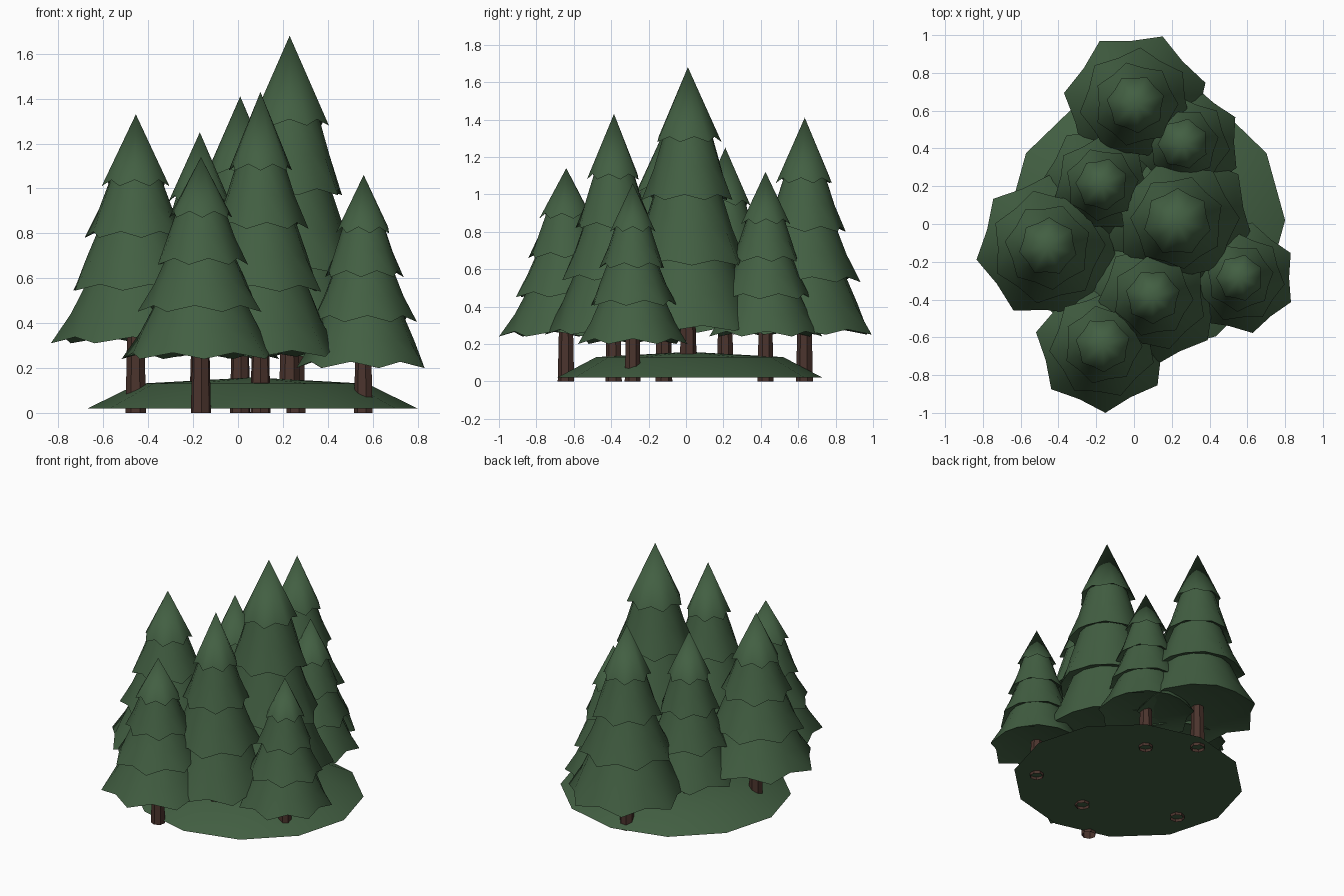
import bpy, bmesh, math

if "Cube" in bpy.data.objects:
    bpy.data.objects.remove(bpy.data.objects["Cube"])


def material(name, col):
    m = bpy.data.materials.new(name)
    m.diffuse_color = (*col, 1)
    m.use_nodes = True
    m.node_tree.nodes["Principled BSDF"].inputs["Base Color"].default_value = m.diffuse_color
    return m


GREEN = material("pine green", (0.055, 0.115, 0.055))
BROWN = material("bark brown", (0.070, 0.034, 0.026))


def loft(name, rings, mat, cap_start=False, cap_end=False, angle=50):
    """Skin a list of equal rings (a one-point ring makes a tip)."""
    bm = bmesh.new()
    vs = [[bm.verts.new(p) for p in r] for r in rings]
    for a, b in zip(vs, vs[1:]):
        n = max(len(a), len(b))
        for i in range(n):
            j = (i + 1) % n
            if len(a) == 1:
                bm.faces.new((a[0], b[i], b[j]))
            elif len(b) == 1:
                bm.faces.new((a[i], b[0], a[j]))
            else:
                bm.faces.new((a[i], b[i], b[j], a[j]))
    if cap_start:
        bm.faces.new(vs[0])
    if cap_end:
        bm.faces.new(vs[-1])
    bmesh.ops.recalc_face_normals(bm, faces=bm.faces)
    me = bpy.data.meshes.new(name)
    bm.to_mesh(me)
    bm.free()
    me.materials.append(mat)
    ob = bpy.data.objects.new(name, me)
    bpy.context.collection.objects.link(ob)
    bpy.ops.object.select_all(action='DESELECT')
    ob.select_set(True)
    bpy.context.view_layer.objects.active = ob
    bpy.ops.object.shade_smooth_by_angle(angle=math.radians(angle))
    return ob


def ring(x, y, z, rx, ry, n, phase=0.0, droop=0.0, dent=1.0):
    """Ring whose odd points are pulled in (dent) and raised (droop)."""
    pts = []
    for i in range(n):
        a = phase + 2 * math.pi * i / n
        k = dent if i % 2 else 1
        pts.append((x + rx * k * math.cos(a), y + ry * k * math.sin(a),
                    z + (droop if i % 2 else 0)))
    return pts


def tree(i, x, y, top, rims, phase, base):
    """Foliage of four stepped skirts with seven drooping tips, plus a trunk."""
    ph = math.radians(phase)
    n = 14
    rings = [[(x, y, top)]]
    for k, (z, r) in enumerate(rims):
        last = k == len(rims) - 1
        turn = ph + 0.3 * (len(rims) - 1 - k)
        if k:
            # slight flare on the lower skirts
            z0, r0 = rims[k - 1][0] + 0.04, rims[k - 1][1] * 0.72
            rings.append(ring(x, y, z0, r0, r0, n, turn))
            rm = r0 + (r - r0) * 0.45
            rings.append(ring(x, y, z0 + (z - z0) * 0.52, rm, rm, n, turn, 0.01, 0.97))
        rings.append(ring(x, y, z, r, r, n, turn, 0.028, 0.87))
        if last:
            rings.append(ring(x, y, z + 0.04, r * 0.7, r * 0.7, n, turn))
            rings.append([(x, y, z + 0.05)])
    loft(f"foliage_{i}", rings, GREEN)
    zt = rims[-1][0] + 0.12
    rb = 0.034 + 0.033 * rims[-1][1]
    loft(f"trunk_{i}", [ring(x, y, base, rb, rb, 7, ph),
                        ring(x, y, zt, rb * 0.82, rb * 0.82, 7, ph)], BROWN)


# x, y, apex height, (rim height, tip radius) from top to bottom, turn, trunk base
trees = [
    (0.01, 0.635, 1.41, [(1.06, .155), (.80, .225), (.53, .30), (.25, .385)], 17, 0),
    (0.26, 0.425, 1.12, [(.84, .135), (.64, .19), (.44, .25), (.24, .31)], 27, 0),
    (-0.17, 0.21, 1.25, [(.94, .14), (.72, .195), (.49, .255), (.26, .32)], 23, .10),
    (0.23, 0.01, 1.68, [(1.28, .18), (.97, .25), (.62, .33), (.27, .41)], 38, .10),
    (-0.455, -0.12, 1.33, [(1.01, .155), (.78, .23), (.545, .305), (.31, .385)], 36, 0),
    (0.10, -0.385, 1.43, [(1.08, .145), (.82, .215), (.54, .29), (.25, .37)], 13, 0),
    (-0.165, -0.64, 1.14, [(.87, .145), (.66, .21), (.45, .285), (.24, .36)], 15, 0),
    (0.56, -0.285, 1.06, [(.80, .125), (.605, .18), (.405, .24), (.20, .30)], 26, 0),
]
for i, t in enumerate(trees):
    tree(i + 1, *t)

# Low grassy mound under the trees
cx, cy = 0.065, 0.02
loft("mound", [ring(cx, cy, 0.02, 0.735, 0.71, 12),
               ring(cx, cy, 0.13, 0.51, 0.50, 12),
               [(cx, cy, 0.158)]], GREEN, cap_start=True)
